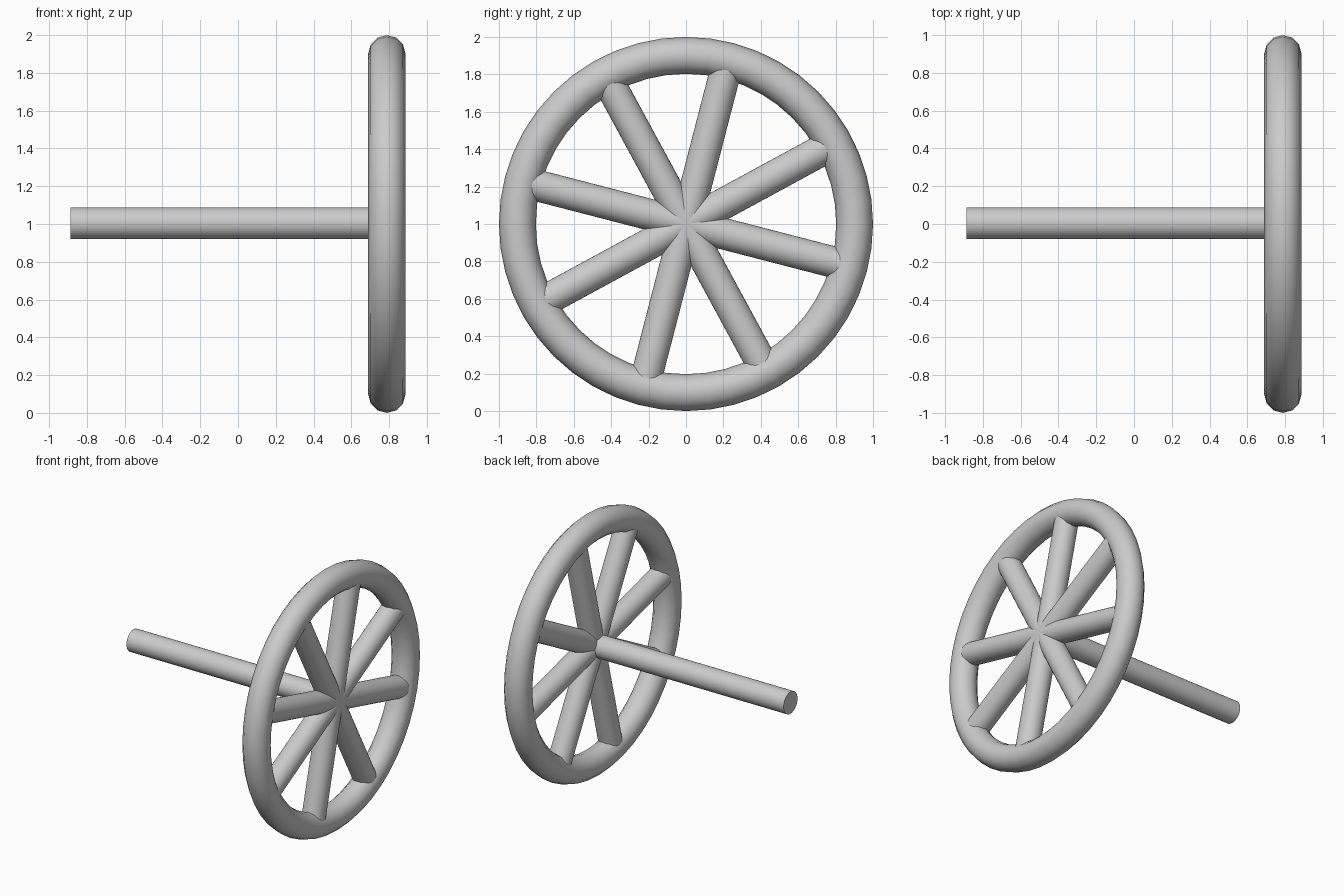
import bpy
from math import radians
from mathutils import Vector

if "Cube" in bpy.data.objects:
    bpy.data.objects.remove(bpy.data.objects["Cube"])

RIM_X = 0.788      # plane of the wheel
ROD_R = 0.084      # shared radius of axle and spokes
CENTRE = Vector((RIM_X, 0, 1.0))


def smooth():
    bpy.ops.object.shade_smooth_by_angle(angle=radians(40))


def rod(name, centre, length, rotation):
    bpy.ops.mesh.primitive_cylinder_add(vertices=32, radius=ROD_R, depth=length,
                                        location=centre, rotation=rotation)
    bpy.context.object.name = name
    smooth()


# Round rim standing upright, facing along x
bpy.ops.mesh.primitive_torus_add(major_segments=48, minor_segments=12,
                                 major_radius=0.9015, minor_radius=0.0985,
                                 location=CENTRE, rotation=(0, radians(90), 0))
bpy.context.object.name = "rim"
smooth()

# Four full-diameter rods crossing at the hub give eight spokes
for i, angle in enumerate((75.5, 28.5, -14.5, -61.5)):
    rod(f"spoke_pair_{i + 1}", CENTRE, 1.76, (radians(angle - 90), 0, 0))

# Long axle from the hub
x0, x1 = -0.887, RIM_X
rod("axle", ((x0 + x1) / 2, 0.004, 1.004), x1 - x0, (0, radians(90), 0))
